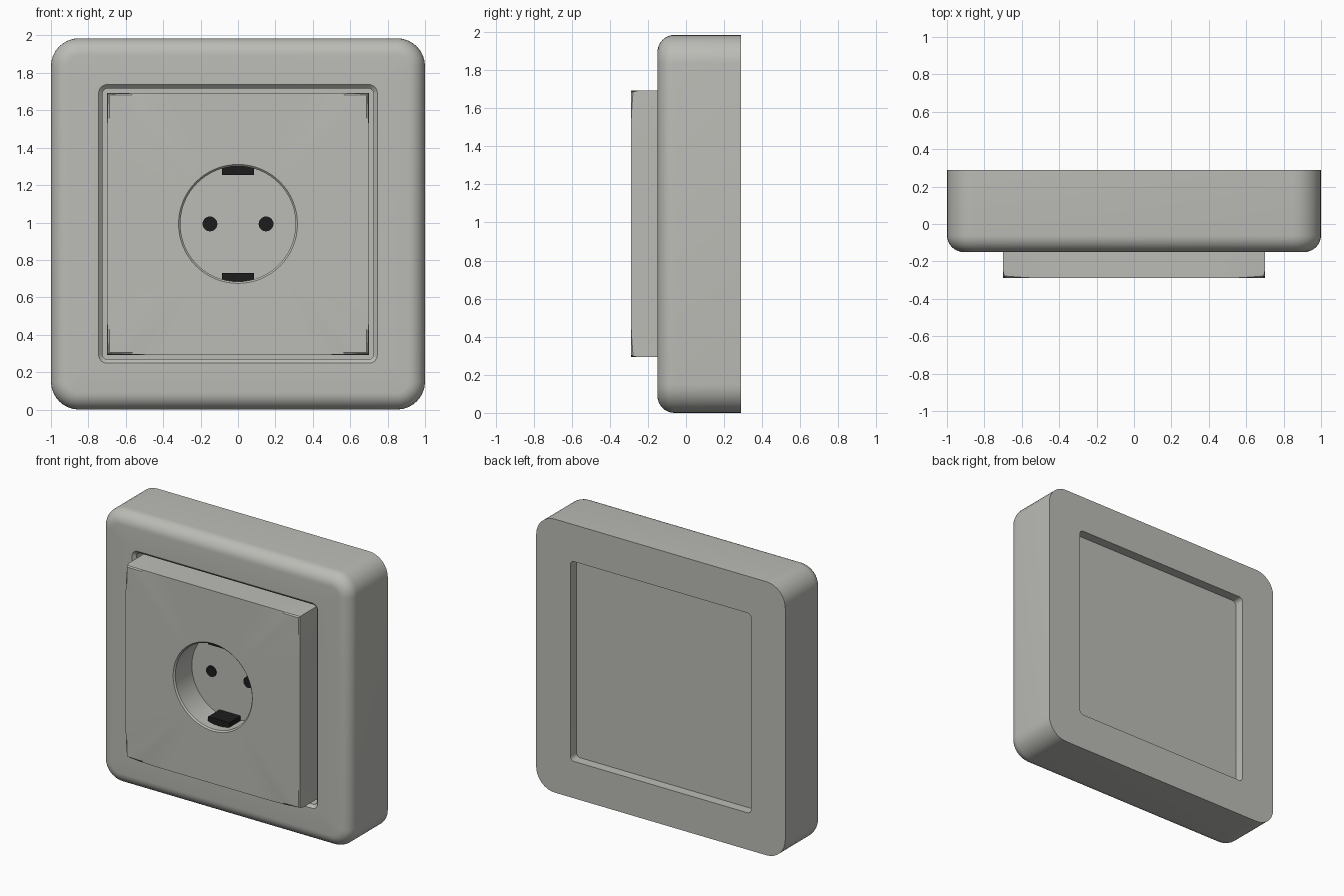
import bpy, bmesh, math

if "Cube" in bpy.data.objects:
    bpy.data.objects.remove(bpy.data.objects["Cube"])

CZ = 0.9925          # centre height


def material(name, rgb):
    m = bpy.data.materials.new(name)
    m.diffuse_color = (*rgb, 1)
    m.use_nodes = True
    m.node_tree.nodes["Principled BSDF"].inputs["Base Color"].default_value = m.diffuse_color
    return m


GREY = material("warm_grey", (0.5, 0.5, 0.47))
BLACK = material("black", (0.012, 0.012, 0.012))


def rounded(hx, hz, r, y, seg=8):
    """Rounded rectangle ring in the plane at depth y."""
    pts = []
    for k, (sx, sz) in enumerate([(1, 1), (-1, 1), (-1, -1), (1, -1)]):
        for i in range(seg + 1):
            a = math.pi / 2 * (k + i / seg)
            pts.append((sx * (hx - r) + r * math.cos(a), y,
                        CZ + sz * (hz - r) + r * math.sin(a)))
    return pts


def circle(r, y, n=64, x=0, z=0):
    return [(x + r * math.cos(2 * math.pi * i / n), y,
             CZ + z + r * math.sin(2 * math.pi * i / n)) for i in range(n)]


def square(h, y, soften=False, n=64):
    """Square ring matched to a circle; softened corners sink slightly."""
    pts = []
    for i in range(n):
        a = 2 * math.pi * i / n
        c, s = math.cos(a), math.sin(a)
        k = h / max(abs(c), abs(s))
        t = max(0, (k * min(abs(c), abs(s)) - 0.45) / 0.25) ** 2 if soften else 0
        f = k * (1 - 0.008 * t)
        pts.append((f * c, y + 0.012 * t, CZ + f * s))
    return pts


def loft(name, rings, mat, closed=False):
    """Skin a sequence of rings; cap the ends unless closed."""
    bm = bmesh.new()
    vr = [[bm.verts.new(p) for p in ring] for ring in rings]
    n = len(vr[0])
    pairs = list(zip(vr, vr[1:])) + ([(vr[-1], vr[0])] if closed else [])
    for a, b in pairs:
        for i in range(n):
            j = (i + 1) % n
            bm.faces.new((a[i], a[j], b[j], b[i]))
    if not closed:
        bm.faces.new(vr[0])
        bm.faces.new(vr[-1])
    bmesh.ops.recalc_face_normals(bm, faces=bm.faces)
    me = bpy.data.meshes.new(name)
    bm.to_mesh(me)
    bm.free()
    me.materials.append(mat)
    ob = bpy.data.objects.new(name, me)
    bpy.context.collection.objects.link(ob)
    bpy.ops.object.select_all(action='DESELECT')
    ob.select_set(True)
    bpy.context.view_layer.objects.active = ob
    bpy.ops.object.shade_smooth_by_angle(angle=math.radians(30))
    return ob


# Outer frame: rounded front edge and a stepped square opening
R, E = 0.15, 0.09
rings = [rounded(1, CZ, R, 0.29)]
for i in range(9):
    a = math.pi / 2 * i / 8
    d = E * (1 - math.cos(a))
    rings.append(rounded(1 - d, CZ - d, R - d, -0.06 - E * math.sin(a)))
rings += [rounded(0.745, 0.745, 0.045, -0.15),
          rounded(0.725, 0.725, 0.03, -0.13),
          rounded(0.725, 0.725, 0.03, 0.29)]
loft("outer_frame", rings, GREY, closed=True)

# Base plate closing the opening behind the panel
loft("base_plate", [rounded(0.725, 0.725, 0.03, 0.08),
                    rounded(0.725, 0.725, 0.03, 0.22)], GREY)

# Raised centre panel with round socket well
loft("socket_panel", [square(0.70, 0.10), square(0.70, -0.25),
                      square(0.70, -0.29, True), square(0.688, -0.29),
                      circle(0.318, -0.29), circle(0.308, -0.28),
                      circle(0.308, -0.09)], GREY)

# Pin holes and earth contacts, mirrored about the centre
for s, side in ((-1, "left"), (1, "right")):
    loft(side + "_pin_hole", [circle(0.04, -0.096, 20, s * 0.15),
                              circle(0.04, -0.089, 20, s * 0.15)], BLACK)
for s, side in ((-1, "lower"), (1, "upper")):
    sec = [(-0.085, 0.262), (0.085, 0.262), (0.085, 0.299),
           (0, 0.311), (-0.085, 0.299)]
    loft(side + "_earth_contact",
         [[(x, y, CZ + s * z) for x, z in sec] for y in (-0.22, -0.088)], BLACK)
